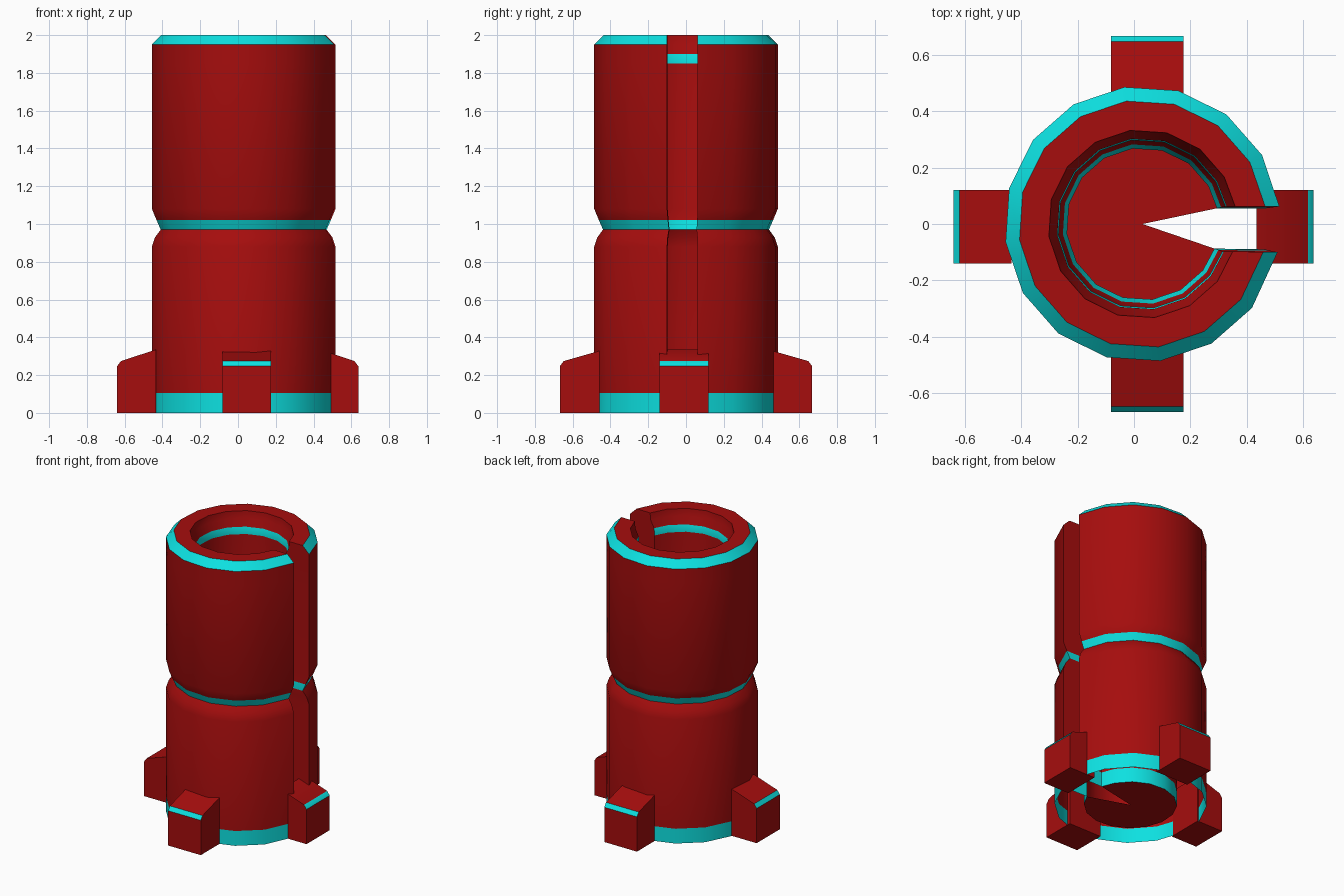
import bpy, bmesh
from math import sin, cos, radians, sqrt

if "Cube" in bpy.data.objects:
    bpy.data.objects.remove(bpy.data.objects["Cube"])

CX = 0.03  # the tube axis sits slightly off centre


def material(name, colour):
    m = bpy.data.materials.new(name)
    m.diffuse_color = colour
    m.use_nodes = True
    m.node_tree.nodes["Principled BSDF"].inputs["Base Color"].default_value = m.diffuse_color
    return m


RED = material("red", (0.38, 0.004, 0.004, 1))
CYAN = material("cyan", (0.004, 0.75, 0.75, 1))


def finish(bm, name, smooth):
    me = bpy.data.meshes.new(name)
    bmesh.ops.recalc_face_normals(bm, faces=bm.faces)
    bm.to_mesh(me)
    bm.free()
    me.materials.append(RED)
    me.materials.append(CYAN)
    for p in me.polygons:
        p.use_smooth = smooth and p.material_index == 0
    me.set_sharp_from_angle(angle=radians(35))
    ob = bpy.data.objects.new(name, me)
    bpy.context.collection.objects.link(ob)
    return ob


def open_ring(bm, r, z, y_hi, y_lo):
    """16 points around the axis, first and last trimmed to the slot edges."""
    pts = []
    for k in range(16):
        a = radians(7.5 + 22.5 * k)
        x, y = r * cos(a), r * sin(a)
        if k in (0, 15):
            y = y_hi if k == 0 else y_lo
            x = sqrt(r * r - y * y)
        pts.append(bm.verts.new((CX + x, y, z)))
    return pts


# Slotted tube: height, outer radius, inner radius,
# then colour of the band above (outer, inner)
rows = [
    (0.00, 0.49, 0.30, 1, 1),
    (0.105, 0.49, 0.30, 0, 0),
    (0.88, 0.49, 0.30, 0, 0),
    (0.93, 0.473, 0.29, 0, 0),
    (0.97, 0.443, 0.27, 1, 1),
    (1.02, 0.465, 0.285, 0, 0),
    (1.08, 0.49, 0.30, 0, 0),
    (1.85, 0.49, 0.30, 0, 1),
    (1.90, 0.49, 0.305, 0, 0),
    (1.95, 0.49, 0.33, 1, 0),
    (2.00, 0.44, 0.335, 0, 0),
]
bm = bmesh.new()
outer, inner = [], []
for z, ro, ri, *_ in rows:
    s = min(1, ri / 0.30)
    outer.append(open_ring(bm, ro, z, 0.062 * s, -0.10 * s))
    inner.append(open_ring(bm, ri, z, 0.062 * s, -0.097 * s))


def quad(a, b, c, d, mat=0):
    bm.faces.new((a, b, c, d)).material_index = mat


for i in range(len(rows) - 1):
    o0, o1, n0, n1 = outer[i], outer[i + 1], inner[i], inner[i + 1]
    mo, mi = rows[i][3:]
    for k in range(15):
        quad(o0[k], o0[k + 1], o1[k + 1], o1[k], mo)
        quad(n0[k + 1], n0[k], n1[k], n1[k + 1], mi)
    for k in (0, 15):  # slot walls
        quad(o0[k], o1[k], n1[k], n0[k], mo and mi)
# top rim, and the bottom disc with its missing wedge
hub = bm.verts.new((CX, 0, 0))
for k in range(15):
    quad(outer[-1][k], outer[-1][k + 1], inner[-1][k + 1], inner[-1][k])
    bm.faces.new((inner[0][k + 1], inner[0][k], hub))
finish(bm, "slotted_tube", True)


# Four feet: side profile (distance out, height) swept across the foot width
def foot(name, axis, sign, reach, lo, hi):
    prof = [(0.435, 0), (reach, 0), (reach, 0.247),
            (reach - 0.02, 0.274), (0.435, 0.335)]
    bm = bmesh.new()
    sides = []
    for w in (lo, hi):
        sides.append([bm.verts.new((sign * d, w, z) if axis == "x" else (w, sign * d, z))
                      for d, z in prof])
    a, b = sides
    bm.faces.new(a)
    bm.faces.new(b[::-1])
    for i in range(5):
        j = (i + 1) % 5
        f = bm.faces.new((a[i], b[i], b[j], a[j]))
        f.material_index = 1 if i == 2 else 0
    finish(bm, name, False)


foot("foot_right", "x", 1, 0.637, -0.14, 0.12)
foot("foot_left", "x", -1, 0.64, -0.14, 0.12)
foot("foot_back", "y", 1, 0.668, -0.082, 0.175)
foot("foot_front", "y", -1, 0.668, -0.082, 0.175)
